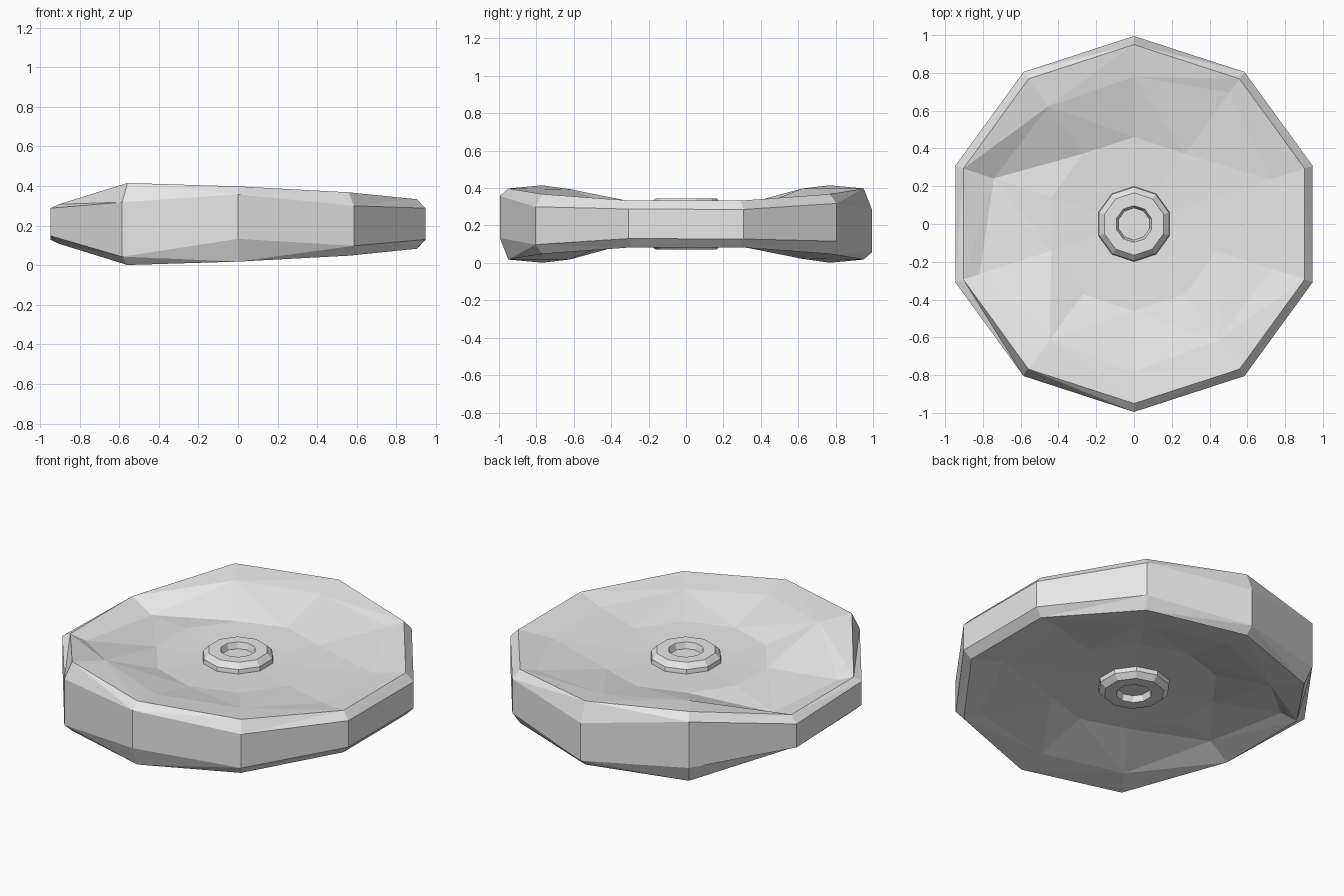
import bpy, bmesh, math
from mathutils import Matrix

cube = bpy.data.objects.get("Cube")
if cube:
    bpy.data.objects.remove(cube, do_unlink=True)

SIDES = 10
MID_Z = 0.208

stone = bpy.data.materials.new("stone_grey")
stone.use_nodes = True
stone.diffuse_color = (0.8, 0.8, 0.8, 1)
bsdf = next(n for n in stone.node_tree.nodes if n.type == 'BSDF_PRINCIPLED')
bsdf.inputs["Base Color"].default_value = (0.8, 0.8, 0.8, 1)


def ring(bm, radii, heights):
    """Ten-sided ring, starting at the front and running counterclockwise."""
    verts = []
    for k in range(SIDES):
        a = math.tau * k / SIDES - math.pi / 2
        r = radii[k] if isinstance(radii, list) else radii
        z = heights[k] if isinstance(heights, list) else heights
        verts.append(bm.verts.new((r * math.cos(a), r * math.sin(a), z)))
    return verts


def bridge(bm, outer, inner):
    for k in range(SIDES):
        n = (k + 1) % SIDES
        bm.faces.new((outer[k], outer[n], inner[n], inner[k]))


def finish(bm, name):
    bmesh.ops.triangulate(bm, faces=[f for f in bm.faces if len(f.verts) == 4],
                          quad_method='SHORT_EDGE')
    bmesh.ops.recalc_face_normals(bm, faces=bm.faces[:])
    mesh = bpy.data.meshes.new(name)
    bm.to_mesh(mesh)
    bm.free()
    mesh.materials.append(stone)
    obj = bpy.data.objects.new(name, mesh)
    obj.location.z = MID_Z
    bpy.context.collection.objects.link(obj)
    return obj


# Heights above the middle plane; the underside is the top turned about x
edge_z = [.15, .092, .08, .078, .11, .075, .165, .06, .08, .11]
rim_z = [.19, .16, .125, .125, .16, .19, .207, .1, .1, .207]
dish_z = [.165, .14, .1, .1, .14, .165, .19, .05, .07, .185]
dish_r = [.78, .76, .77, .76, .86, .78, .77, .78, .86, .76]

# Stone disc: chamfered rim and a dished, chipped face on both sides
bm = bmesh.new()
edges = []
for turn in (0, math.pi):
    edge = ring(bm, 0.995, edge_z)
    rim = ring(bm, 0.95, rim_z)
    dish = ring(bm, dish_r, dish_z)
    middle = ring(bm, 0.46, 0.09)
    centre = ring(bm, 0.19, 0.08)
    loops = (edge, rim, dish, middle, centre)
    for a, b in zip(loops, loops[1:]):
        bridge(bm, a, b)
    bm.faces.new(centre)
    bmesh.ops.transform(bm, matrix=Matrix.Rotation(turn, 4, 'X'),
                        verts=[v for loop in loops for v in loop])
    edges.append(edge)
# Outer wall joins each top corner to the turned corner below it
lower = [edges[1][(5 - k) % SIDES] for k in range(SIDES)]
bridge(bm, lower, edges[0])
finish(bm, "stone_disc")


# Raised hub with a shallow socket, one on each side
def hub(name, turn):
    bm = bmesh.new()
    profile = [(.2, .07), (.195, .105), (.165, .135), (.097, .135), (.085, .1)]
    loops = [ring(bm, r, z) for r, z in profile]
    for a, b in zip(loops, loops[1:]):
        bridge(bm, a, b)
    bm.faces.new(loops[-1])
    obj = finish(bm, name)
    obj.rotation_euler.x = turn


hub("top_hub", 0)
hub("bottom_hub", math.pi)
